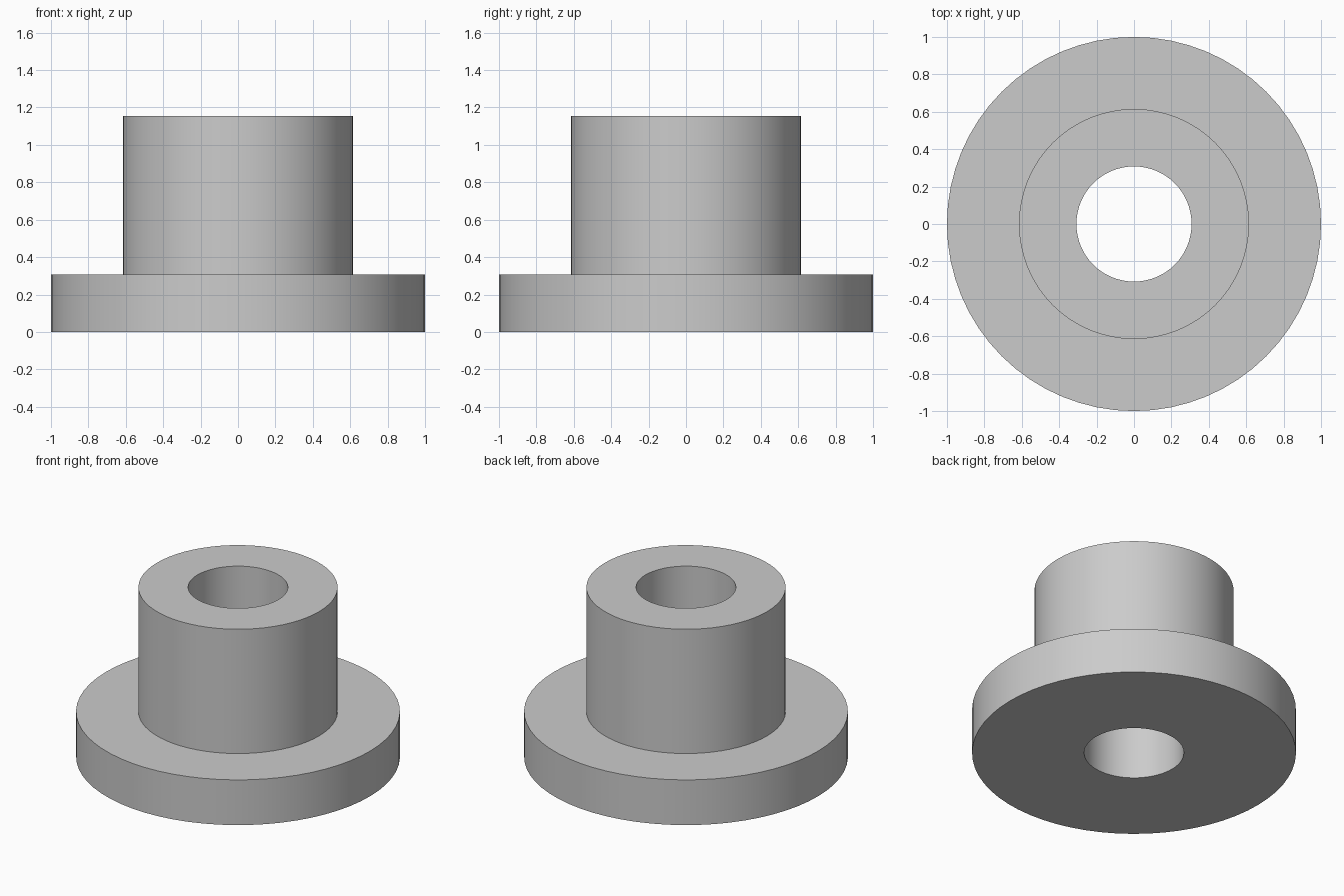
import bpy
import bmesh
import math

cube = bpy.data.objects.get("Cube")
if cube:
    bpy.data.objects.remove(cube, do_unlink=True)

SEGMENTS = 64
FLANGE_R, SLEEVE_R, BORE_R = 1.0, 0.615, 0.308
FLANGE_TOP, SLEEVE_TOP = 0.308, 1.155

# Plain grey metal
grey = bpy.data.materials.new("grey_metal")
grey.use_nodes = True
colour = (0.6, 0.6, 0.6, 1.0)
grey.diffuse_color = colour
grey.node_tree.nodes["Principled BSDF"].inputs["Base Color"].default_value = colour

# Closed cross-section: flange, sleeve and through bore
profile = [
    (BORE_R, 0),
    (FLANGE_R, 0),
    (FLANGE_R, FLANGE_TOP),
    (SLEEVE_R, FLANGE_TOP),
    (SLEEVE_R, SLEEVE_TOP),
    (BORE_R, SLEEVE_TOP),
]

# Revolve the cross-section around z
bm = bmesh.new()
verts = [bm.verts.new((r, 0, z)) for r, z in profile]
edges = [bm.edges.new((a, b)) for a, b in zip(verts, verts[1:] + verts[:1])]
bmesh.ops.spin(bm, geom=verts + edges, cent=(0, 0, 0), axis=(0, 0, 1),
               angle=math.tau, steps=SEGMENTS, use_merge=True)
bmesh.ops.remove_doubles(bm, verts=bm.verts, dist=0.0001)
bmesh.ops.recalc_face_normals(bm, faces=bm.faces)

mesh = bpy.data.meshes.new("flanged_bushing")
bm.to_mesh(mesh)
bm.free()
mesh.materials.append(grey)
bushing = bpy.data.objects.new("flanged_bushing", mesh)
bpy.context.collection.objects.link(bushing)

# Smooth walls with crisp rims
bpy.ops.object.select_all(action="DESELECT")
bushing.select_set(True)
bpy.context.view_layer.objects.active = bushing
bpy.ops.object.shade_smooth_by_angle(angle=math.radians(30))
